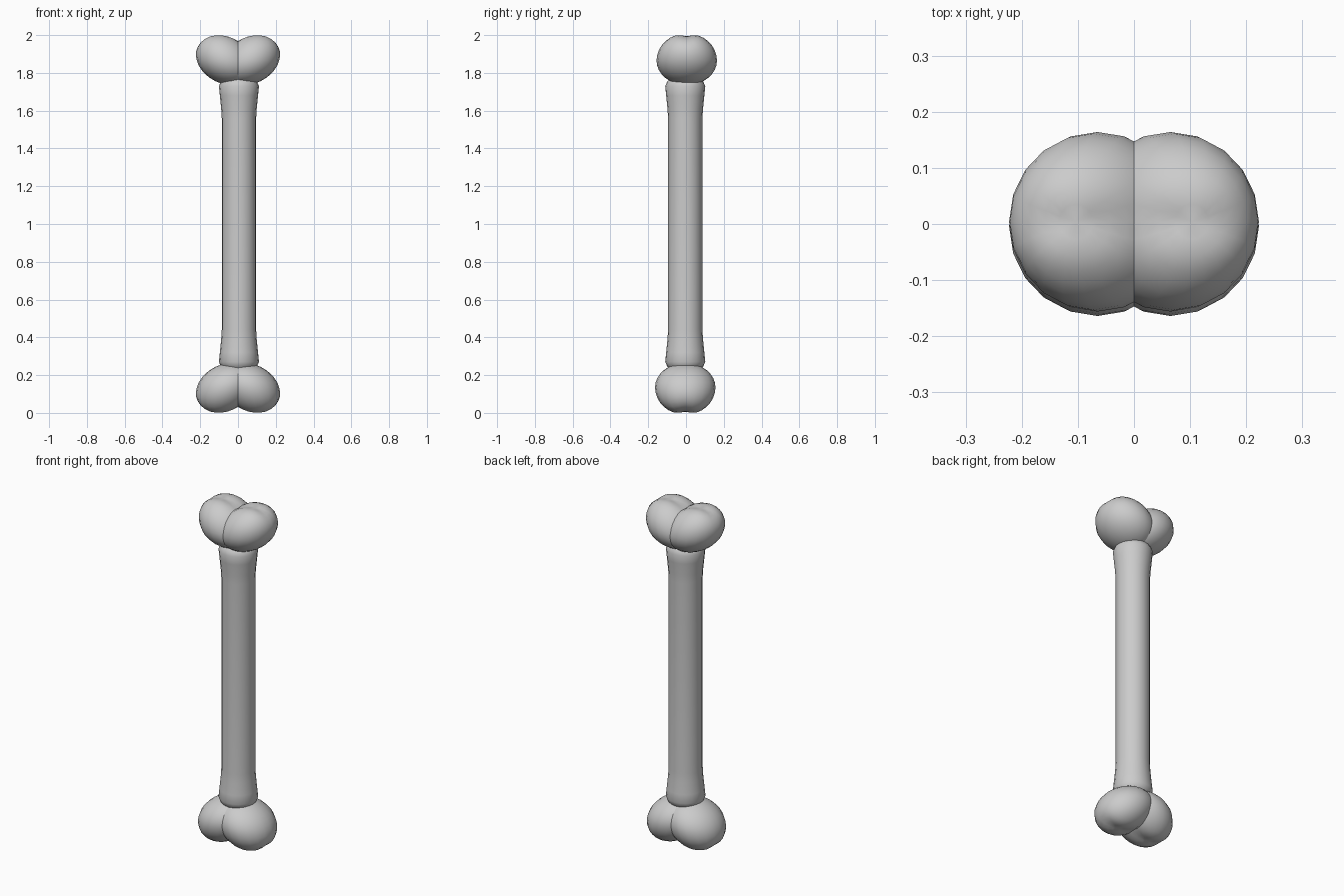
import bpy, bmesh, math
from mathutils import Vector

if "Cube" in bpy.data.objects:
    bpy.data.objects.remove(bpy.data.objects["Cube"])


def make_object(name, bm):
    mesh = bpy.data.meshes.new(name)
    bmesh.ops.recalc_face_normals(bm, faces=bm.faces)
    bm.to_mesh(mesh)
    bm.free()
    obj = bpy.data.objects.new(name, mesh)
    bpy.context.collection.objects.link(obj)
    bpy.context.view_layer.objects.active = obj
    obj.select_set(True)
    bpy.ops.object.shade_smooth_by_angle(angle=math.radians(40))
    obj.select_set(False)
    return obj


def knuckle(name, side, end):
    """One rounded lobe leaning outward, with a shallow groove across its crown."""
    bm = bmesh.new()
    bmesh.ops.create_uvsphere(bm, u_segments=20, v_segments=16, radius=1)
    for v in bm.verts:
        x, y, z = v.co
        y *= 0.16
        z *= 0.145 if z > 0 else 0.13
        px = 0.065 + 0.153 * x + 0.27 * z
        if z > 0:
            z -= 0.016 * math.exp(-(y / 0.04) ** 2) * (z / 0.145)
        height = 0.865 + z
        v.co = Vector((side * px, end * (y + 0.004), 1 + end * height))
    return make_object(name, bm)


# shaft: lathed profile flaring towards both ends
profile = [(0.06, 0.21), (0.095, 0.245), (0.106, 0.27), (0.101, 0.32),
           (0.094, 0.39), (0.091, 0.44)]
profile += [(r, 2 - z) for r, z in reversed(profile)]
SIDES = 20
bm = bmesh.new()
rings = []
for r, z in profile:
    rings.append([bm.verts.new((0.005 + r * math.cos(2 * math.pi * i / SIDES),
                                -0.004 + r * math.sin(2 * math.pi * i / SIDES), z))
                  for i in range(SIDES)])
for a, b in zip(rings, rings[1:]):
    for i in range(SIDES):
        j = (i + 1) % SIDES
        bm.faces.new((a[i], a[j], b[j], b[i]))
bm.faces.new(rings[0][::-1])
bm.faces.new(rings[-1])
shaft = make_object("bone_shaft", bm)

# paired knuckles at both ends, merged into the shaft
for end, end_name in ((1, "top"), (-1, "bottom")):
    for side, side_name in ((-1, "left"), (1, "right")):
        lobe = knuckle(f"{end_name}_{side_name}_knuckle", side, end)
